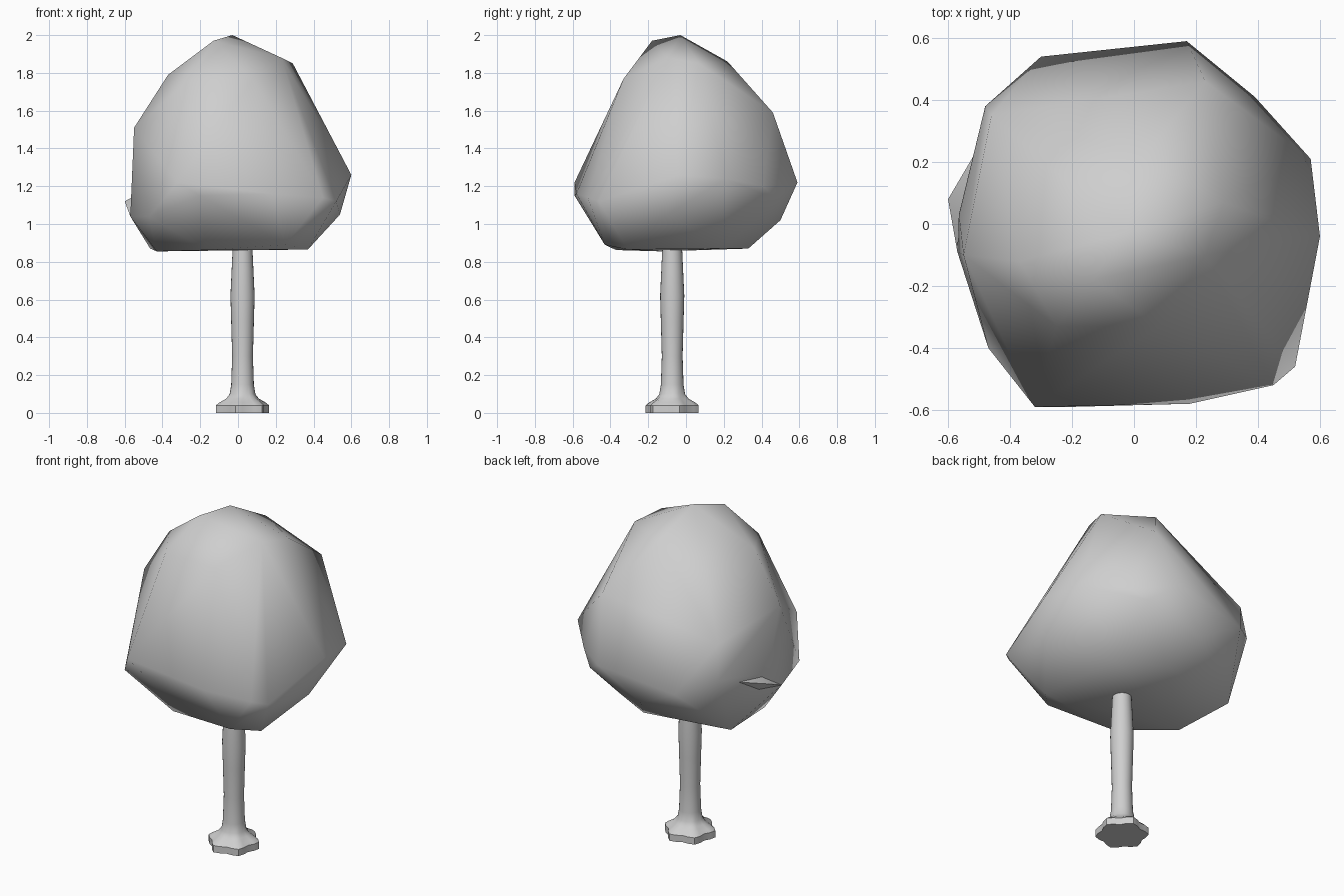
import bpy
import bmesh
import math

cube = bpy.data.objects.get("Cube")
if cube:
    bpy.data.objects.remove(cube, do_unlink=True)

# One plain grey for the whole tree
grey = bpy.data.materials.new("pale_grey")
grey.use_nodes = True
colour = (0.62, 0.62, 0.62, 1)
grey.diffuse_color = colour
grey.node_tree.nodes["Principled BSDF"].inputs["Base Color"].default_value = colour


def finish(bm, name, angle):
    """Turn a bmesh into a named, smoothly shaded object."""
    bmesh.ops.recalc_face_normals(bm, faces=bm.faces[:])
    mesh = bpy.data.meshes.new(name)
    bm.to_mesh(mesh)
    bm.free()
    mesh.materials.append(grey)
    obj = bpy.data.objects.new(name, mesh)
    bpy.context.collection.objects.link(obj)
    bpy.ops.object.select_all(action="DESELECT")
    obj.select_set(True)
    bpy.context.view_layer.objects.active = obj
    bpy.ops.object.shade_smooth_by_angle(angle=math.radians(angle))


def hull(points, name, angle):
    """Stretch a faceted skin over the given corners."""
    bm = bmesh.new()
    for point in points:
        bm.verts.new(point)
    bmesh.ops.convex_hull(bm, input=bm.verts[:])
    loose = [v for v in bm.verts if not v.link_faces]
    bmesh.ops.delete(bm, geom=loose, context="VERTS")
    finish(bm, name, angle)


# Canopy: main corners, crown to underside
crown = [(-.03, -.03, 2), (-.13, -.18, 1.97), (.03, .22, 1.86), (.23, -.1, 1.88),
         (.29, .07, 1.85), (-.37, -.12, 1.79), (-.25, -.33, 1.77), (.08, -.33, 1.77),
         (.23, .46, 1.59), (-.55, -.1, 1.51), (-.46, .35, 1.42)]
girdle = [(.6, -.04, 1.26), (.57, .21, 1.24), (.39, .41, 1.2), (.17, .59, 1.22),
          (.3, .48, 1.13), (-.3, .54, 1.15), (-.48, .38, 1.22), (-.565, .03, 1.16),
          (-.57, -.09, 1.04), (-.47, -.4, 1.04), (-.32, -.59, 1.22), (-.2, -.59, 1.15),
          (.18, -.58, 1.16), (.45, -.52, 1.14), (.52, -.46, 1.12), (.54, -.1, 1.05),
          (-.05, .5, 1.02)]
underside = [(.37, -.31, .865), (-.17, -.37, .862), (.25, -.43, .89), (-.43, -.13, .855),
             (-.465, .24, .87), (.05, .33, .87), (.3, .2, .87)]
hull(crown + girdle + underside, "canopy", 75)

# Small leafy fold standing out on the side of the canopy
hull([(-.6, .08, 1.12), (-.57, -.09, 1.04), (-.5, .25, 1.17), (-.45, .05, 1.2),
      (-.45, .08, 1)], "canopy_fold", 75)

# Trunk: rings of (height, radius, root lobe depth) lofted upwards
sides = 24
profile = [(0, .132, .1), (.04, .132, .1), (.055, .115, .1), (.075, .085, .06),
           (.1, .068, .02), (.15, .06, 0), (.3, .055, 0), (.48, .06, 0),
           (.62, .064, 0), (.75, .058, 0), (.92, .05, 0)]
bm = bmesh.new()
rings = []
for height, radius, lobe in profile:
    ring = []
    for i in range(sides):
        a = math.tau * (i + 1) / sides
        r = radius * (1 + lobe * math.cos(6 * a - math.pi / 2))
        ring.append(bm.verts.new((.024 + r * math.cos(a), -.073 + r * math.sin(a), height)))
    rings.append(ring)
for low, high in zip(rings, rings[1:]):
    for i in range(sides):
        j = (i + 1) % sides
        bm.faces.new((low[i], low[j], high[j], high[i]))
bm.faces.new(rings[0])
bm.faces.new(rings[-1])
finish(bm, "trunk", 40)
